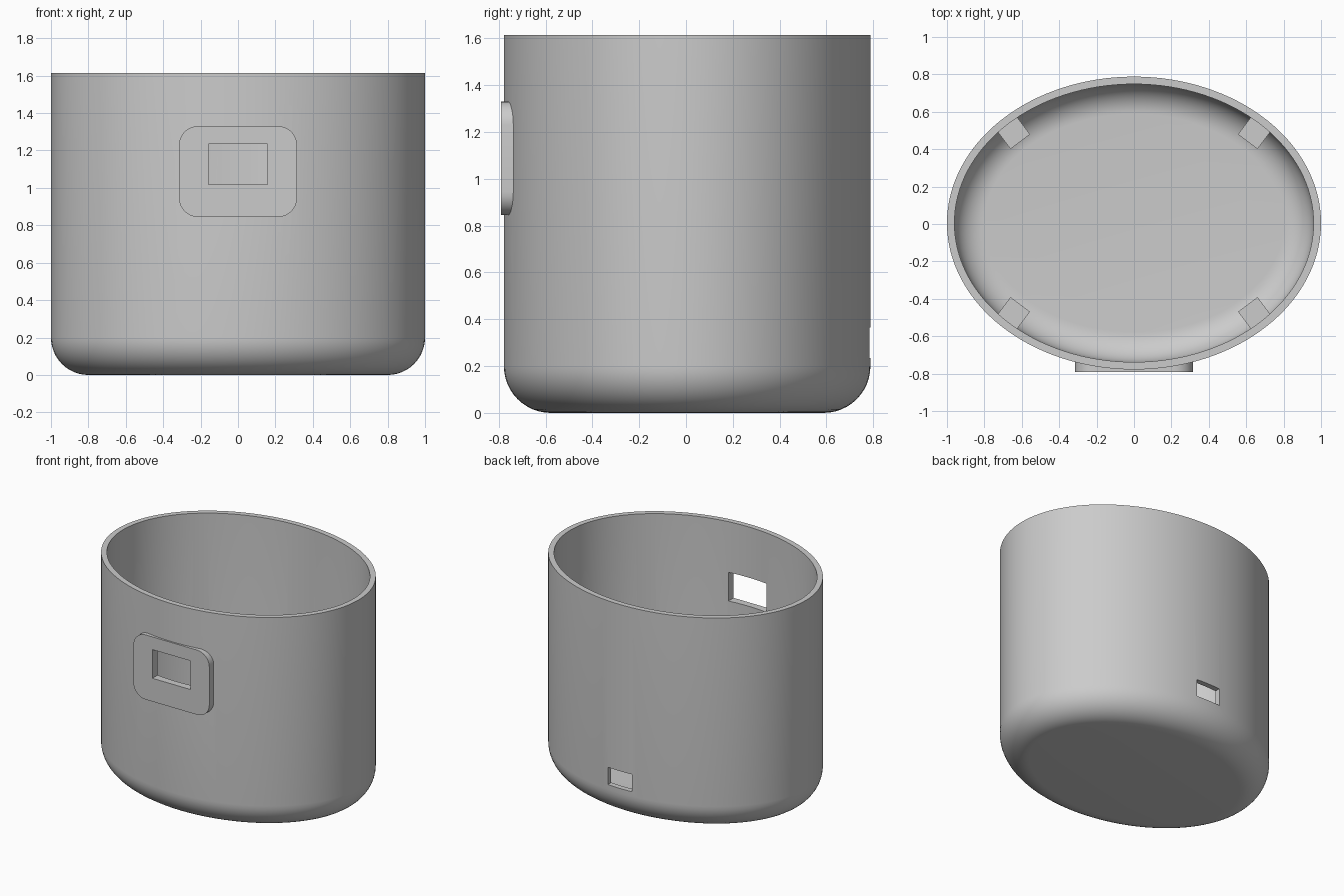
import bpy
import bmesh
from math import sin, cos, pi, hypot, atan2
from mathutils import Matrix, Vector

if "Cube" in bpy.data.objects:
    bpy.data.objects.remove(bpy.data.objects["Cube"], do_unlink=True)

RX, RY, CY = 1.0, 0.783, 0.005   # outer ellipse and its y centre
HEIGHT, WALL, FILLET = 1.615, 0.04, 0.2
SEGMENTS, STEPS = 128, 12

grey = bpy.data.materials.new("light_grey")
grey.use_nodes = True
grey.diffuse_color = (0.6, 0.6, 0.6, 1)
grey.node_tree.nodes["Principled BSDF"].inputs["Base Color"].default_value = (0.6, 0.6, 0.6, 1)


def make_object(name, bm):
    bmesh.ops.recalc_face_normals(bm, faces=bm.faces)
    mesh = bpy.data.meshes.new(name)
    bm.to_mesh(mesh)
    bm.free()
    mesh.materials.append(grey)
    obj = bpy.data.objects.new(name, mesh)
    bpy.context.collection.objects.link(obj)
    return obj


def loft(name, rings):
    """Skin rings of vertices and cap both ends."""
    bm = bmesh.new()
    rings = [[bm.verts.new(p) for p in ring] for ring in rings]
    n = len(rings[0])
    for low, high in zip(rings, rings[1:]):
        for i in range(n):
            j = (i + 1) % n
            bm.faces.new((low[i], low[j], high[j], high[i]))
    bm.faces.new(rings[0][::-1])
    bm.faces.new(rings[-1])
    return make_object(name, bm)


def oval_ring(inset, z):
    """Ellipse moved inward along its normal."""
    ring = []
    for i in range(SEGMENTS):
        t = 2 * pi * i / SEGMENTS
        nx, ny = cos(t) * RY, sin(t) * RX
        k = inset / hypot(nx, ny)
        ring.append((RX * cos(t) - nx * k, CY + RY * sin(t) - ny * k, z))
    return ring


def tub(name, inset, top):
    """Solid oval with a rounded bottom edge."""
    r = FILLET - inset
    angles = [pi / 2 * i / STEPS for i in range(STEPS + 1)]
    rings = [oval_ring(FILLET - r * sin(a), FILLET - r * cos(a)) for a in angles]
    return loft(name, rings + [oval_ring(inset, top)])


def box(name, center, size, angle=0):
    bm = bmesh.new()
    bmesh.ops.create_cube(bm, size=1, matrix=Matrix.Translation(center)
                          @ Matrix.Rotation(angle, 4, 'Z')
                          @ Matrix.Diagonal(Vector((*size, 1))))
    return make_object(name, bm)


def combine(target, tool, operation):
    mod = target.modifiers.new("combine", 'BOOLEAN')
    mod.operation, mod.solver, mod.object = operation, 'EXACT', tool
    bpy.context.view_layer.objects.active = target
    bpy.ops.object.modifier_apply(modifier=mod.name)
    bpy.data.objects.remove(tool, do_unlink=True)


def rounded_plate(name, half_x, z0, z1, radius, y0, y1):
    outline = []
    corners = [(1, z1, -1), (-1, z1, -1), (-1, z0, 1), (1, z0, 1)]
    for q, (sx, z, inward) in enumerate(corners):
        for i in range(9):
            a = pi / 2 * (q + i / 8)
            outline.append((sx * (half_x - radius) + radius * cos(a),
                            z + inward * radius + radius * sin(a)))
    return loft(name, [[(x, y, z) for x, z in outline] for y in (y0, y1)])


# Outer shell with the raised flat panel on the front
body = tub("container_body", 0, HEIGHT)
combine(body, rounded_plate("front_panel", 0.315, 0.845, 1.33, 0.1, -0.79, -0.6), 'UNION')

# Hollow interior, leaving four corner posts standing
hollow = tub("hollow", WALL, HEIGHT + 0.2)
for sx in (-1, 1):
    for sy in (-1, 1):
        post = box("post", (sx * 0.668, CY + sy * 0.515, 0.11),
                   (0.2, 0.13, 0.22), atan2(sy * 0.8, sx * 0.6))
        combine(hollow, post, 'DIFFERENCE')
combine(body, hollow, 'DIFFERENCE')

# Front window and rear cable slot
combine(body, box("window", (0, -0.75, 1.127), (0.315, 0.4, 0.215)), 'DIFFERENCE')
combine(body, box("cable_slot", (0, 0.77, 0.3), (0.2, 0.3, 0.13)), 'DIFFERENCE')

bpy.ops.object.select_all(action='DESELECT')
body.select_set(True)
bpy.context.view_layer.objects.active = body
bpy.ops.object.shade_smooth_by_angle(angle=pi / 6)
